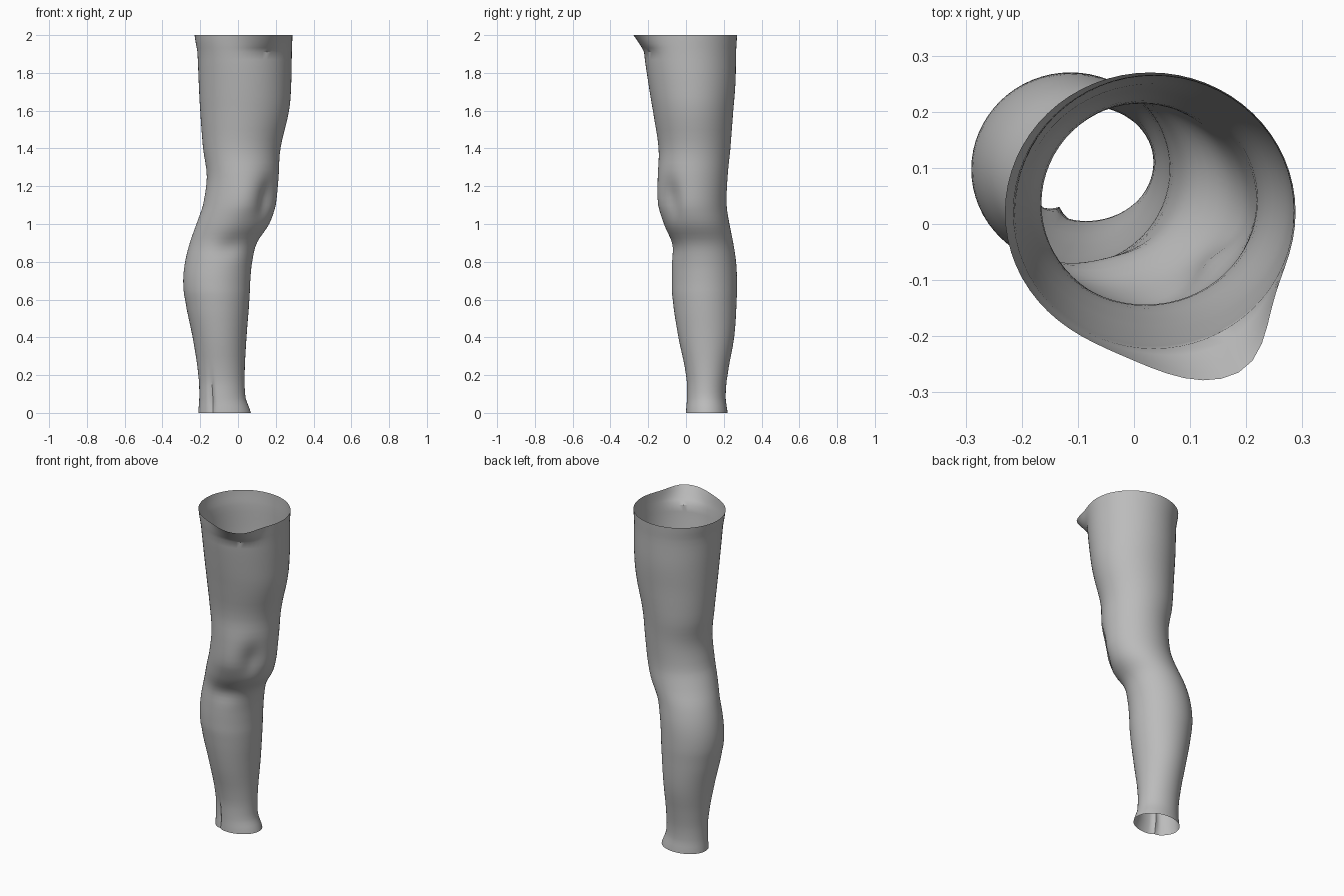
import bpy
import bmesh
from math import sin, cos, radians, exp, pi
from mathutils import Vector

default_cube = bpy.data.objects.get("Cube")
if default_cube:
    bpy.data.objects.remove(default_cube, do_unlink=True)

SEGMENTS = 64      # points around the leg
STEPS = 4          # rings between two profile stations

# Leg profile: height, right edge, left edge, front edge, back edge
PROFILE = [
    (0, -.21, .068, 0, .22),
    (.08, -.205, .04, .005, .21),
    (.2, -.21, .035, 0, .22),
    (.4, -.24, .045, -.04, .255),
    (.6, -.28, .06, -.07, .268),
    (.7, -.29, .065, -.075, .27),
    (.8, -.28, .075, -.075, .265),
    (.9, -.255, .1, -.08, .25),
    (1, -.22, .165, -.115, .23),
    (1.1, -.185, .2, -.14, .215),
    (1.25, -.165, .215, -.148, .22),
    (1.4, -.185, .225, -.145, .235),
    (1.6, -.2, .27, -.175, .25),
    (1.75, -.208, .282, -.2, .262),
    (1.91, -.215, .285, -.222, .265),
    (2, -.23, .288, -.228, .27),
]

# Soft dents and folds: height, direction in degrees, amount, height spread, angle spread
DENTS = [
    (1.13, -42, -.03, .1, 20),     # hollow on the inner side of the knee
    (1.12, -85, .008, .1, 20),     # kneecap
    (.88, -75, -.012, .06, 25),    # hollow under the kneecap
    (.08, -118, -.015, .1, 6),     # fold at the ankle
]


def smooth_between(a, b, c, d, t):
    """Curve from b to c that passes smoothly through its neighbours."""
    return tuple(
        q + t / 2 * (r - p + t * (2 * p - 5 * q + 4 * r - s + t * (3 * (q - r) + s - p)))
        for p, q, r, s in zip(a, b, c, d))


def angle_gap(a, b):
    return (a - b + 180) % 360 - 180


def bell(value, spread):
    return exp(-(value / spread) ** 2)


def leg_point(station, angle):
    z, right, left, front, back = station
    direction = Vector((cos(radians(angle)), sin(radians(angle)), 0))
    point = Vector(((left + right) / 2 + direction.x * (left - right) / 2,
                    (front + back) / 2 + direction.y * (back - front) / 2, z))
    for height, heading, amount, tall, wide in DENTS:
        point += direction * amount * bell(z - height, tall) * bell(angle_gap(angle, heading), wide)
    # Flared lip at the front of the top opening
    flare = max(0, (z - 1.91) / .09)
    spread = 20 if angle_gap(angle, -62) > 0 else 28
    point += direction * .075 * flare * bell(angle_gap(angle, -62), spread)
    return point


# Stations along the whole leg
last = len(PROFILE) - 1
stations = []
for i in range(last):
    around = [PROFILE[min(max(i + k, 0), last)] for k in (-1, 0, 1, 2)]
    for step in range(STEPS):
        t = step / STEPS
        station = list(smooth_between(*around, t))
        station[0] = around[1][0] * (1 - t) + around[2][0] * t
        stations.append(station)
stations.append(PROFILE[-1])

# Open skin, lofted ring by ring
bm = bmesh.new()
rings = [[bm.verts.new(leg_point(s, 360 * k / SEGMENTS)) for k in range(SEGMENTS)]
         for s in stations]
for lower, upper in zip(rings, rings[1:]):
    for k in range(SEGMENTS):
        n = (k + 1) % SEGMENTS
        bm.faces.new((lower[k], lower[n], upper[n], upper[k]))
mesh = bpy.data.meshes.new("leg_skin")
bm.to_mesh(mesh)
bm.free()
leg = bpy.data.objects.new("leg_skin", mesh)
bpy.context.collection.objects.link(leg)

# Plain grey
grey = bpy.data.materials.new("plain_grey")
grey.use_nodes = True
colour = (.5, .5, .5, 1)
grey.diffuse_color = colour
grey.node_tree.nodes["Principled BSDF"].inputs["Base Color"].default_value = colour
mesh.materials.append(grey)

bpy.context.view_layer.objects.active = leg
leg.select_set(True)
bpy.ops.object.shade_smooth_by_angle(angle=pi / 5)
